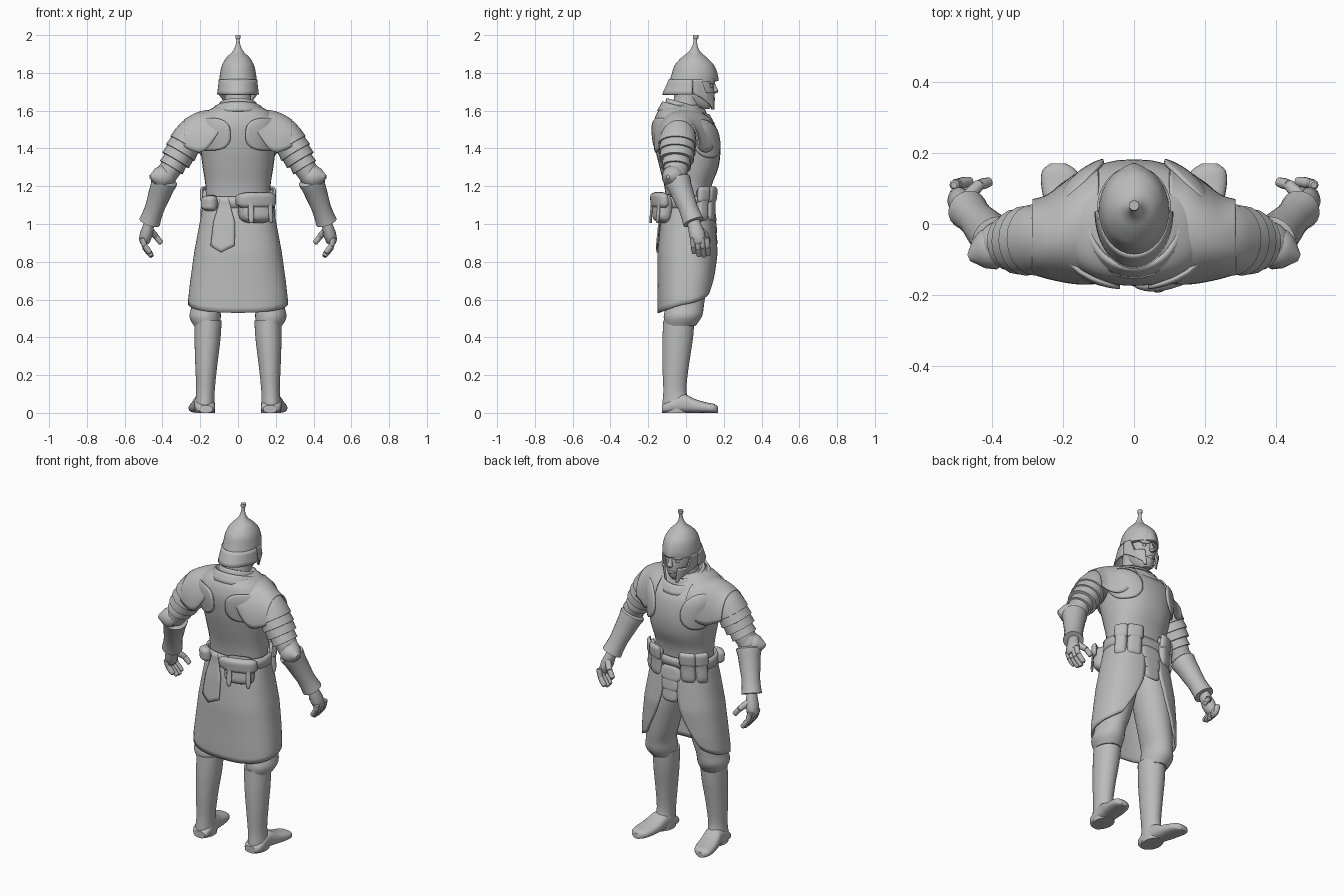
import bpy, bmesh
from math import sin, cos, pi, radians, copysign
from mathutils import Vector

if "Cube" in bpy.data.objects:
    bpy.data.objects.remove(bpy.data.objects["Cube"])

grey = bpy.data.materials.new("plain grey")
grey.use_nodes = True
grey.diffuse_color = (0.5, 0.5, 0.5, 1)
grey.node_tree.nodes["Principled BSDF"].inputs["Base Color"].default_value = (0.5, 0.5, 0.5, 1)
SIDES = (("left", 1), ("right", -1))


def finish(name, bm, angle=40, thick=0):
    bmesh.ops.remove_doubles(bm, verts=bm.verts, dist=1e-5)
    bmesh.ops.recalc_face_normals(bm, faces=bm.faces)
    mesh = bpy.data.meshes.new(name)
    bm.to_mesh(mesh)
    bm.free()
    mesh.materials.append(grey)
    ob = bpy.data.objects.new(name, mesh)
    bpy.context.collection.objects.link(ob)
    if thick:
        mod = ob.modifiers.new("thickness", "SOLIDIFY")
        mod.thickness, mod.offset = thick, 0
    bpy.ops.object.select_all(action="DESELECT")
    ob.select_set(True)
    bpy.context.view_layer.objects.active = ob
    bpy.ops.object.shade_smooth_by_angle(angle=radians(angle))


def spline(rows, k=4):
    """Smooth a short table of section values with a Catmull-Rom curve."""
    out = []
    for i in range(len(rows) - 1):
        quad = [rows[max(i - 1, 0)], rows[i], rows[i + 1], rows[min(i + 2, len(rows) - 1)]]
        for j in range(k):
            t = j / k
            out.append([b + t / 2 * (c - a + t * (2 * a - 5 * b + 4 * c - d + t * (3 * (b - c) + d - a)))
                        for a, b, c, d in zip(*quad)])
    return out + [list(rows[-1])]


def oval(a, power=2.0):
    f = lambda v: copysign(abs(v) ** (2 / power), v)
    return f(cos(a)), f(sin(a))


def skin(name, rings):
    """Closed skin through rings of points, capped at both ends."""
    bm = bmesh.new()
    vs = [[bm.verts.new(p) for p in r] for r in rings]
    n = len(vs[0])
    for a, b in zip(vs, vs[1:]):
        for i in range(n):
            bm.faces.new((a[i], a[(i + 1) % n], b[(i + 1) % n], b[i]))
    bm.faces.new(vs[0])
    bm.faces.new(vs[-1])
    finish(name, bm)


def loft(name, rows, power=2.0, n=32):
    """Upright body from rows of centre x, height, half width, rear y, front y."""
    rings = []
    for cx, z, rx, y0, y1 in spline(rows):
        ring = [oval(2 * pi * i / n, power) for i in range(n)]
        rings.append([(cx + rx * u, (y0 + y1) / 2 + (y1 - y0) / 2 * v, z) for u, v in ring])
    skin(name, rings)


def limb(name, a, b, profile, s=1, squash=1.0, n=20):
    """Turned part along a to b; profile lists position and radius."""
    a, b = Vector(a), Vector(b)
    d = (b - a).normalized()
    e = d.cross(Vector((0, 1, 0))).normalized()
    f = d.cross(e)
    rings = []
    for t, r in profile:
        pts = [a.lerp(b, t) + r * (cos(q) * e + squash * sin(q) * f) for q in (2 * pi * i / n for i in range(n))]
        rings.append([(s * p.x, p.y, p.z) for p in pts])
    skin(name, rings)


def sheet(name, fn, nu=32, nv=8, thick=0.012):
    """Thin curved plate from a function of u and v."""
    bm = bmesh.new()
    g = [[bm.verts.new(fn(u / nu, v / nv)) for u in range(nu + 1)] for v in range(nv + 1)]
    for r, q in zip(g, g[1:]):
        for i in range(nu):
            bm.faces.new((r[i], r[i + 1], q[i + 1], q[i]))
    finish(name, bm, 40, thick)


def drape(rows, deg, z, off=0.0, power=2.3):
    """Point on a lofted surface at an angle and height, moved outwards."""
    rows = sorted(rows, key=lambda r: r[1])
    z1 = min(max(z, rows[0][1]), rows[-1][1])
    i = next(i for i in range(len(rows) - 1) if rows[i + 1][1] >= z1)
    lo, hi = rows[i], rows[i + 1]
    t = (z1 - lo[1]) / (hi[1] - lo[1])
    _, _, rx, y0, y1 = [p + t * (q - p) for p, q in zip(lo, hi)]
    u, v = oval(radians(deg), power)
    return (rx + off) * u, (y0 + y1) / 2 + ((y1 - y0) / 2 + off) * v, z


def patch(name, rows, deg, z, dd, dz, off, dome=0.0, power=2.0):
    """Rounded plate or pouch lying on a lofted surface."""
    def fn(u, v):
        p, q = oval(2 * pi * u, power)
        return drape(rows, deg + dd * v * p, z + dz * v * q, off + dome * (1 - v ** 6))
    sheet(name, fn, 32, 8, 0.01)


# torso
torso = [(0, 1.0, 0.18, -0.115, 0.125), (0, 1.1, 0.172, -0.105, 0.125), (0, 1.2, 0.172, -0.115, 0.135),
         (0, 1.3, 0.187, -0.14, 0.172), (0, 1.4, 0.2, -0.163, 0.182), (0, 1.5, 0.215, -0.174, 0.165),
         (0, 1.56, 0.2, -0.165, 0.125), (0, 1.6, 0.16, -0.145, 0.09), (0, 1.63, 0.1, -0.105, 0.07)]
loft("torso", torso, 2.3)
torso_fine = spline(torso)

# shoulder mantle, running over the shoulder between chest and back lobes
mantle = spline([(0.1, -0.165, 0.15, 1.49, 1.6), (0.155, -0.166, 0.142, 1.41, 1.6),
                 (0.2, -0.16, 0.11, 1.38, 1.592), (0.245, -0.15, 0.078, 1.39, 1.573),
                 (0.285, -0.138, 0.066, 1.41, 1.548)], 5)
for side, s in SIDES:
    def arch(u, v):
        x, y0, y1, low, top = mantle[round(v * (len(mantle) - 1))]
        p, q = oval(pi * u, 2.2)
        return s * x, (y0 + y1) / 2 + (y1 - y0) / 2 * p, low + (top - low) * q
    sheet(side + "_shoulder_mantle", arch, 32, len(mantle) - 1, 0.008)
    turn = lambda d: d if s > 0 else 180 - d
    patch(side + "_chest_lobe", torso_fine, turn(38), 1.45, 32, 0.1, 0.008, 0, 2.3)
    patch(side + "_back_lobe", torso_fine, turn(-46), 1.475, 36, 0.085, 0.006, 0, 3)

# neck and layered collar
loft("neck", [(0, 1.58, 0.08, -0.08, 0.08), (0, 1.66, 0.07, -0.065, 0.075), (0, 1.72, 0.07, -0.06, 0.09)])
for name, rx, ry, inset, h, tilt, lift in (("outer_collar", 0.15, 0.148, 0.028, 0.05, 0.035, 1.562),
                                           ("inner_collar", 0.108, 0.112, 0.015, 0.045, 0.03, 1.59)):
    sheet(name, lambda u, v: ((rx - inset * v) * cos(2 * pi * u), (ry - inset * v) * sin(2 * pi * u),
                              lift + h * v - tilt * sin(2 * pi * u)), 40, 3)

# head and face
loft("head", [(0, 1.61, 0.025, 0.07, 0.125), (0, 1.635, 0.048, 0.0, 0.143), (0, 1.68, 0.067, -0.04, 0.15),
              (0, 1.74, 0.077, -0.06, 0.148), (0, 1.8, 0.075, -0.06, 0.14)])
limb("nose", (0, 0.142, 1.755), (0, 0.157, 1.695), [(0, 0.006), (0.5, 0.011), (0.9, 0.017), (1.05, 0.008)])
limb("lips", (-0.025, 0.142, 1.662), (0.025, 0.142, 1.662), [(0, 0.003), (0.5, 0.013), (1, 0.003)])
for side, s in SIDES:
    limb(side + "_brow", (0.01, 0.147, 1.752), (0.06, 0.125, 1.75), [(0, 0.008), (0.5, 0.012), (1, 0.006)], s)
    limb(side + "_eye", (0.022, 0.135, 1.73), (0.046, 0.128, 1.73), [(0, 0.004), (0.5, 0.012), (1, 0.004)], s)

# helmet dome, keel, spike and guards
dome = spline([(0, 1.755, 0.099, -0.088, 0.162), (0, 1.79, 0.096, -0.077, 0.163), (0, 1.84, 0.085, -0.06, 0.148),
               (0, 1.88, 0.062, -0.025, 0.112), (0, 1.91, 0.032, 0.012, 0.078), (0, 1.94, 0.015, 0.032, 0.062),
               (0, 1.975, 0.009, 0.041, 0.059), (0, 1.985, 0.014, 0.036, 0.066), (0, 2.0, 0.014, 0.038, 0.066)], 3)
loft("helmet_dome", dome)
sheet("helmet_keel", lambda u, v: drape(dome, 90 + 60 * (v - 0.5), 1.757 + 0.12 * u,
                                        0.013 * (1 - u) * (1 - abs(2 * v - 1)) - 0.005, 2), 12, 8, 0.003)
sheet("neck_guard", lambda u, v: (
    (0.097 + 0.01 * v) * cos(pi + pi * u), 0.035 + (0.122 + 0.036 * v) * sin(pi + pi * u),
    1.765 - 0.08 * v), 30, 4, 0.008)
for side, s in SIDES:
    def cheek(u, v):
        a = radians(-2 + 66 * u)
        low = 1.69 - 0.085 * u ** 1.2 if u < 0.85 else 1.607
        top = 1.765 - 0.07 * min(1, max(0, (u - 0.35) / 0.2))
        x, y = (0.1 - 0.03 * v * u) * cos(a), 0.04 + 0.118 * sin(a)
        return s * x, y, top + (low - top) * v
    sheet(side + "_cheek_guard", cheek, 20, 8, 0.009)

# coat skirt, open at the front
skirt = [(0, 0.5, 0.258, -0.145, 0.13), (0, 0.6, 0.258, -0.146, 0.142), (0, 0.7, 0.247, -0.145, 0.156),
         (0, 0.85, 0.226, -0.145, 0.165), (0, 1.0, 0.198, -0.13, 0.15), (0, 1.1, 0.18, -0.112, 0.135)]


def coat(u, v):
    gap = 9 + 32 * v ** 4
    deg = 90 + gap + (360 - 2 * gap) * u
    front = sin(radians(deg))
    hem = 0.575 + 0.045 * front + 0.09 * max(0, front) ** 5
    return drape(skirt, deg, 1.1 + (hem - 1.1) * v, 0, 2.5)


sheet("coat_skirt", coat, 64, 20, 0.012)
for i in range(3):
    patch("front_lame_%d" % (i + 1), skirt, 90, 1.05 - 0.06 * i, 17 - 3 * i, 0.045, -0.004 * i, 0.01, 3)

# belt, pouches and hanging cloth
sheet("belt", lambda u, v: drape(torso, 360 * u, 1.085 + 0.06 * v, 0.012), 48, 2, 0.014)
for side, s in SIDES:
    for i, (deg, wide) in enumerate(((60, 14), (32, 13))):
        deg = deg if s > 0 else 180 - deg
        patch("%s_pouch_%d" % (side, i + 1), torso, deg, 1.095, wide, 0.09, 0.006, 0.03, 6)
        patch("%s_pouch_flap_%d" % (side, i + 1), torso, deg, 1.155, wide + 0.5, 0.04, 0.026, 0.014, 6)
patch("rear_pouch", torso, -63, 1.08, 27, 0.075, 0.005, 0.065, 4)
patch("rear_pouch_flap", torso, -63, 1.125, 29, 0.04, 0.055, 0.025, 4)
for i, deg in enumerate((-77, -50)):
    patch("rear_pouch_strap_%d" % (i + 1), torso, deg, 1.075, 2.5, 0.07, 0.076, 0.004, 4)
patch("rear_roll", torso, -138, 1.11, 15, 0.038, 0.012, 0.04, 4)
sheet("hanging_cloth", lambda u, v: drape(
    skirt, 251 + 32 * (u - 0.5) * (0.4 + 0.6 * min(1, v * 2)),
    1.14 - (0.255 + 0.035 * (1 - abs(2 * u - 1))) * v, 0.014), 8, 12, 0.008)

# legs: trousers, boots and feet
for side, s in SIDES:
    loft(side + "_trouser", [(s * x, *r) for x, *r in (
        (0.09, 1.05, 0.085, -0.09, 0.1), (0.115, 0.85, 0.1, -0.1, 0.115), (0.15, 0.66, 0.088, -0.1, 0.105),
        (0.168, 0.57, 0.077, -0.106, 0.095), (0.174, 0.51, 0.083, -0.118, 0.084), (0.165, 0.46, 0.068, -0.11, 0.05))])
    loft(side + "_boot", [(s * x, *r) for x, *r in (
        (0.158, 0.49, 0.072, -0.12, 0.045), (0.162, 0.38, 0.068, -0.125, 0.035), (0.168, 0.25, 0.058, -0.125, 0.015),
        (0.172, 0.12, 0.049, -0.12, 0.002), (0.175, 0.05, 0.052, -0.125, 0.02), (0.175, 0.0, 0.052, -0.125, 0.02))])
    rings = []
    for y, cx, w, h in spline([(-0.128, 0.17, 0.035, 0.04), (-0.1, 0.175, 0.053, 0.06), (-0.02, 0.18, 0.053, 0.1),
                               (0.05, 0.192, 0.058, 0.072), (0.11, 0.203, 0.058, 0.055), (0.15, 0.21, 0.048, 0.047),
                               (0.17, 0.213, 0.022, 0.032)]):
        ring = [oval(2 * pi * i / 24, 2.6) for i in range(24)]
        rings.append([(s * (cx + w * p), y, h / 2 * (1 + q)) for p, q in ring])
    skin(side + "_foot", rings)

# arms: layered pauldron, elbow cop, bracer and hand
shoulder, elbow, wrist = (0.215, -0.038, 1.53), (0.38, -0.055, 1.255), (0.468, 0.04, 1.01)
for side, s in SIDES:
    limb(side + "_upper_arm", shoulder, elbow, [(0, 0.05), (0.1, 0.07), (0.6, 0.066), (1, 0.055)], s, 1.1)
    limb(side + "_pauldron", shoulder, elbow, [
        (0, 0.06), (0.1, 0.076), (0.25, 0.086), (0.4, 0.09), (0.405, 0.083), (0.55, 0.088), (0.555, 0.08),
        (0.7, 0.082), (0.705, 0.066), (0.84, 0.07), (0.845, 0.05)], s, 1.12)
    limb(side + "_elbow_joint", (0.36, -0.055, 1.315), (0.4, -0.05, 1.205),
         [(0, 0.03), (0.2, 0.052), (0.5, 0.06), (0.8, 0.052), (1, 0.03)], s)
    limb(side + "_elbow_cop", (0.38, -0.06, 1.25), (0.465, -0.095, 1.25),
         [(0, 0.055), (0.35, 0.06), (0.65, 0.045), (1, 0.01)], s)
    limb(side + "_bracer", elbow, wrist, [
        (0.05, 0.05), (0.1, 0.07), (0.13, 0.07), (0.25, 0.063), (0.45, 0.058), (0.7, 0.051),
        (0.88, 0.053), (1, 0.057), (1.005, 0.035)], s)
    limb(side + "_palm", wrist, (0.497, 0.07, 0.905), [
        (-0.1, 0.026), (0.2, 0.029), (0.6, 0.034), (0.95, 0.03), (1.1, 0.018)], s, 1.25)
    finger = [(-0.1, 0.009), (0, 0.0145), (0.5, 0.0155), (1, 0.0135), (1.1, 0.007)]
    for i, reach in enumerate((0.9, 1.0, 0.97, 0.8)):
        y = 0.11 - 0.025 * i
        knuckle = (0.505, y, 0.925)
        bend = (0.505 - 0.012 * reach, y + 0.004, 0.925 - 0.05 * reach)
        tip = (0.505 - 0.048 * reach, y + 0.01, 0.925 - 0.095 * reach)
        limb("%s_finger_%d_base" % (side, i + 1), knuckle, bend, finger, s, n=10)
        limb("%s_finger_%d_tip" % (side, i + 1), bend, tip, finger, s, n=10)
    limb(side + "_thumb_base", (0.475, 0.07, 0.975), (0.435, 0.11, 0.935), [(p, r * 1.2) for p, r in finger], s, n=10)
    limb(side + "_thumb_tip", (0.435, 0.11, 0.935), (0.408, 0.118, 0.9), finger, s, n=10)
